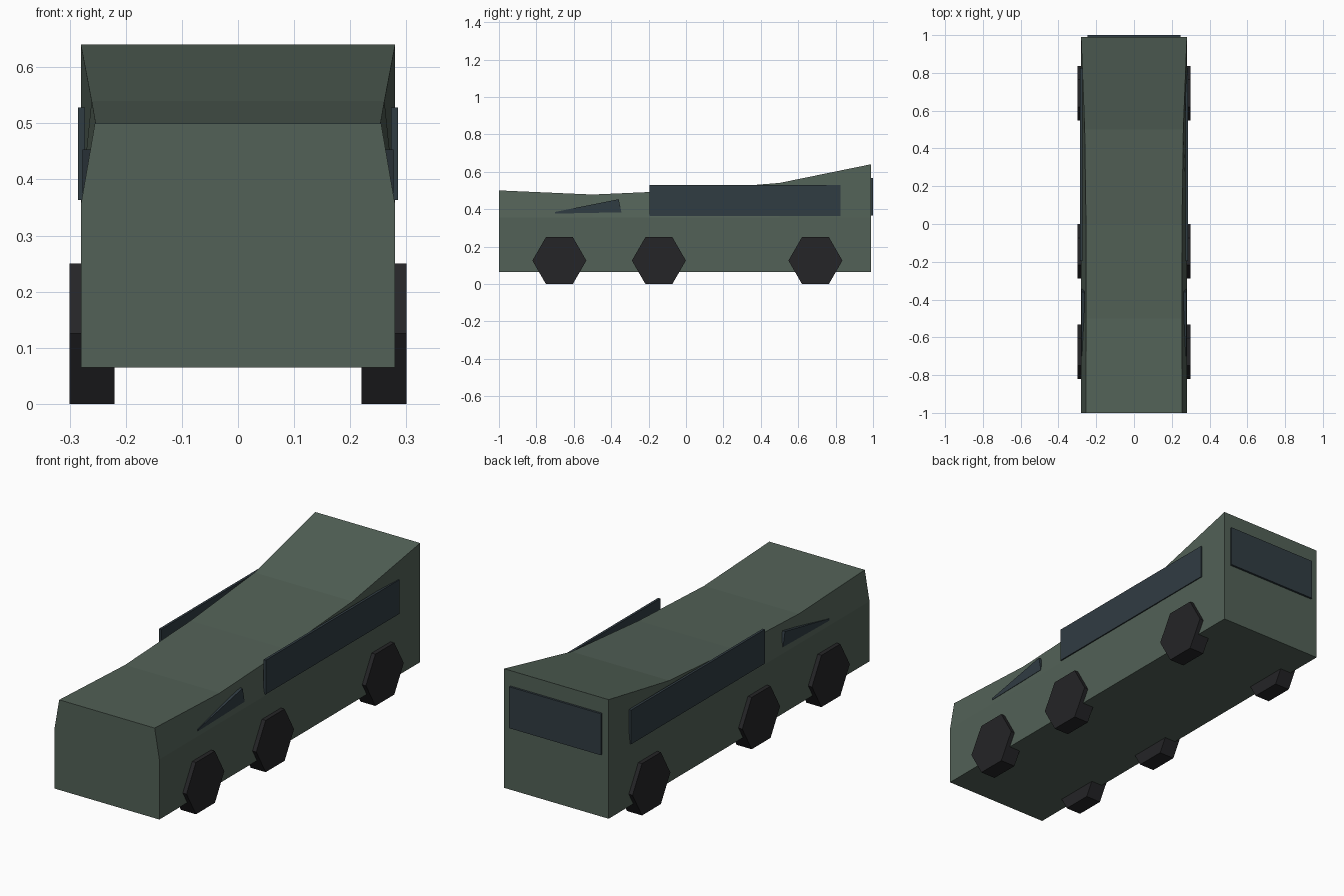
import bpy, bmesh, math
from mathutils import Matrix

if "Cube" in bpy.data.objects:
    bpy.data.objects.remove(bpy.data.objects["Cube"])


def material(name, rgb):
    m = bpy.data.materials.new(name)
    m.diffuse_color = (*rgb, 1)
    m.use_nodes = True
    m.node_tree.nodes["Principled BSDF"].inputs["Base Color"].default_value = m.diffuse_color
    return m


GREEN = material("green_paint", (0.085, 0.12, 0.095))
GLASS = material("dark_glass", (0.03, 0.045, 0.055))
RUBBER = material("rubber", (0.018, 0.018, 0.02))


def add_object(name, bm, mat):
    bmesh.ops.recalc_face_normals(bm, faces=bm.faces)
    me = bpy.data.meshes.new(name)
    bm.to_mesh(me)
    bm.free()
    me.materials.append(mat)
    ob = bpy.data.objects.new(name, me)
    bpy.context.collection.objects.link(ob)
    return ob


def loft(name, sections, mat):
    """Skin a list of closed cross-sections and cap both ends."""
    bm = bmesh.new()
    rings = [[bm.verts.new(p) for p in s] for s in sections]
    n = len(rings[0])
    for a, b in zip(rings, rings[1:]):
        for i in range(n):
            j = (i + 1) % n
            bm.faces.new((a[i], a[j], b[j], b[i]))
    bm.faces.new(rings[0])
    bm.faces.new(rings[-1])
    return add_object(name, bm, mat)


def side_prism(name, outline, x0, x1, mat):
    """Extrude a (y, z) outline along x."""
    return loft(name, [[(x, y, z) for y, z in outline] for x in (x0, x1)], mat)


# Body: straight lower walls, roof varying in height and width (y, half width, z)
HALF, FLOOR, BELT = 0.28, 0.065, 0.355
roof = [(-1.0, 0.255, 0.50), (-0.5, 0.253, 0.478), (0.0, 0.254, 0.50),
        (0.5, 0.261, 0.54), (0.99, 0.28, 0.64)]
loft("body", [[(-HALF, y, FLOOR), (HALF, y, FLOOR), (HALF, y, BELT),
               (w, y, z), (-w, y, z), (-HALF, y, BELT)] for y, w, z in roof], GREEN)

# Windows and hexagonal wheels on both sides
side_window = [(-0.195, 0.363), (0.825, 0.363), (0.825, 0.528), (-0.195, 0.528)]
front_window = [(-0.70, 0.376), (-0.345, 0.383), (-0.36, 0.453), (-0.70, 0.385)]
R = 0.125 / math.cos(math.pi / 6)
for s, side in ((-1, "left"), (1, "right")):
    side_prism(f"side_window_{side}", side_window, s * 0.273, s * 0.285, GLASS)
    side_prism(f"front_side_window_{side}", front_window, s * 0.263, s * 0.277, GLASS)
    for y, place in ((-0.677, "front"), (-0.145, "middle"), (0.692, "rear")):
        hexagon = [(y + R * math.cos(k * math.pi / 3),
                    0.125 + R * math.sin(k * math.pi / 3)) for k in range(6)]
        side_prism(f"wheel_{place}_{side}", hexagon, s * 0.22, s * 0.30, RUBBER)

# Rear window
bm = bmesh.new()
bmesh.ops.create_cube(bm, size=1, matrix=Matrix.Translation((0, 0.993, 0.466))
                      @ Matrix.Diagonal((0.49, 0.014, 0.2, 1)))
add_object("rear_window", bm, GLASS)
